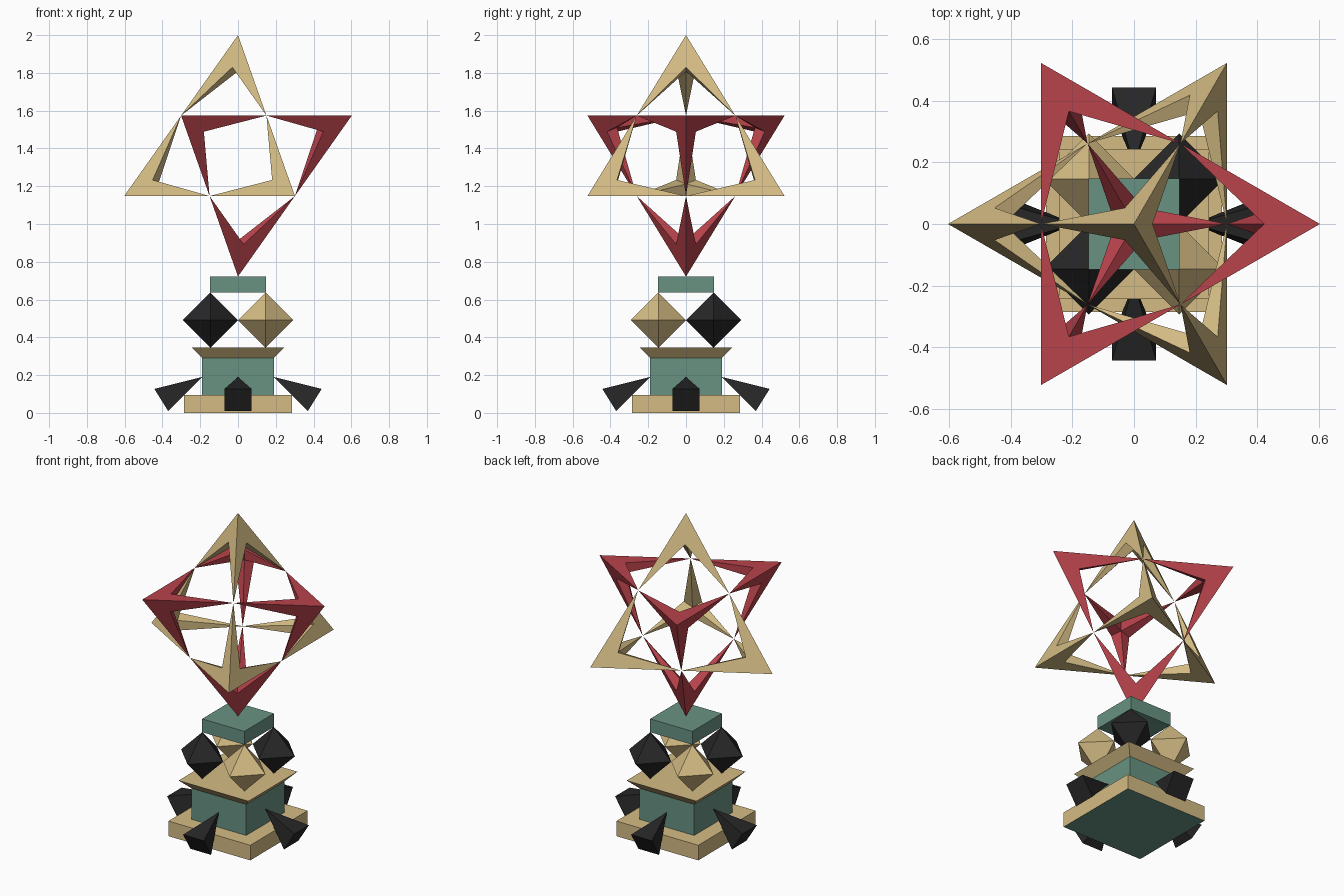
import bpy
import bmesh
from math import cos, sin, pi, sqrt
from mathutils import Vector, Matrix

if "Cube" in bpy.data.objects:
    bpy.data.objects.remove(bpy.data.objects["Cube"])


def material(name, rgb):
    m = bpy.data.materials.new(name)
    m.diffuse_color = (*rgb, 1)
    m.use_nodes = True
    m.node_tree.nodes["Principled BSDF"].inputs["Base Color"].default_value = m.diffuse_color
    return m


GOLD = material("gold", (0.66, 0.50, 0.23))
RED = material("red", (0.48, 0.055, 0.07))
TEAL = material("teal", (0.14, 0.29, 0.225))
BLACK = material("black", (0.02, 0.02, 0.021))


def build(name, verts, faces, mat):
    """Flat-shaded mesh object with outward normals."""
    bm = bmesh.new()
    vs = [bm.verts.new(v) for v in verts]
    for f in faces:
        bm.faces.new([vs[i] for i in f])
    bmesh.ops.recalc_face_normals(bm, faces=bm.faces)
    mesh = bpy.data.meshes.new(name)
    bm.to_mesh(mesh)
    bm.free()
    mesh.materials.append(mat)
    obj = bpy.data.objects.new(name, mesh)
    bpy.context.collection.objects.link(obj)
    return obj


def block(name, half_bottom, half_top, z0, z1, mat):
    """Square block, tapered when the two half widths differ."""
    verts = [(sx * h, sy * h, z) for h, z in ((half_bottom, z0), (half_top, z1))
             for sx, sy in ((-1, -1), (1, -1), (1, 1), (-1, 1))]
    sides = [(i, (i + 1) % 4, (i + 1) % 4 + 4, i + 4) for i in range(4)]
    return build(name, verts, [(0, 1, 2, 3), (4, 5, 6, 7)] + sides, mat)


# Stepped plinth, with a teal underside
base = block("base_slab", 0.285, 0.285, 0, 0.095, GOLD)
base.data.materials.append(TEAL)
for p in base.data.polygons:
    if p.normal.z < -0.9:
        p.material_index = 1
block("pedestal", 0.19, 0.19, 0.095, 0.29, TEAL)
block("flared_tray", 0.19, 0.243, 0.29, 0.345, GOLD)
block("top_cap", 0.147, 0.147, 0.638, 0.722, TEAL)

# Four tilted pyramids leaning on the pedestal
for k in range(4):
    verts = [(0.19, 0, 0.19), (0.443, -0.072, 0.127), (0.443, 0.072, 0.127),
             (0.37, 0.072, 0.01), (0.37, -0.072, 0.01)]
    rot = Matrix.Rotation(k * pi / 2, 3, 'Z')
    build(f"side_pyramid_{k + 1}", [rot @ Vector(v) for v in verts],
          [(1, 2, 3, 4), (0, 1, 2), (0, 2, 3), (0, 3, 4), (0, 4, 1)], BLACK)

# Four octahedra in alternating colours
R = 0.1465
for sx in (-1, 1):
    for sy in (-1, 1):
        c = Vector((sx * R, sy * R, 0.4915))
        verts = [c + Vector((R * cos(i * pi / 2), R * sin(i * pi / 2), 0)) for i in range(4)]
        verts += [c + Vector((0, 0, R)), c - Vector((0, 0, R))]
        faces = [(i, (i + 1) % 4, t) for i in range(4) for t in (4, 5)]
        build("octahedron_" + ("right" if sx > 0 else "left") + ("_back" if sy > 0 else "_front"),
              verts, faces, BLACK if sx == sy else GOLD)


def open_tetrahedron(name, corners, mat):
    """Four hollowed three-armed corners that meet at the edge midpoints."""
    centre = sum(corners, Vector()) / 4
    verts, faces = [], []
    for v in corners:
        mids = [(v + w) / 2 for w in corners if w != v]
        notches = [v.lerp((mids[i] + mids[(i + 1) % 3]) / 2, 0.4) for i in range(3)]
        inner = v.lerp(centre, 0.3)
        o = len(verts)
        verts += [v, inner] + mids + notches
        for i in range(3):
            a, b, p = o + 2 + i, o + 2 + (i + 1) % 3, o + 5 + i
            for tip in (o, o + 1):
                faces += [(tip, a, p), (tip, p, b)]
    build(name, verts, faces, mat)


# Star of two interlocking tetrahedra, one inverted
CZ, H = 1.361, 0.639
r = H * 2 * sqrt(2) / 3
for name, s, mat in (("upright_star_frame", 1, GOLD), ("inverted_star_frame", -1, RED)):
    corners = [Vector((0, 0, CZ + s * H))]
    corners += [Vector((-s * r * cos(k * 2 * pi / 3), r * sin(k * 2 * pi / 3), CZ - s * H / 3))
                for k in range(3)]
    open_tetrahedron(name, corners, mat)
